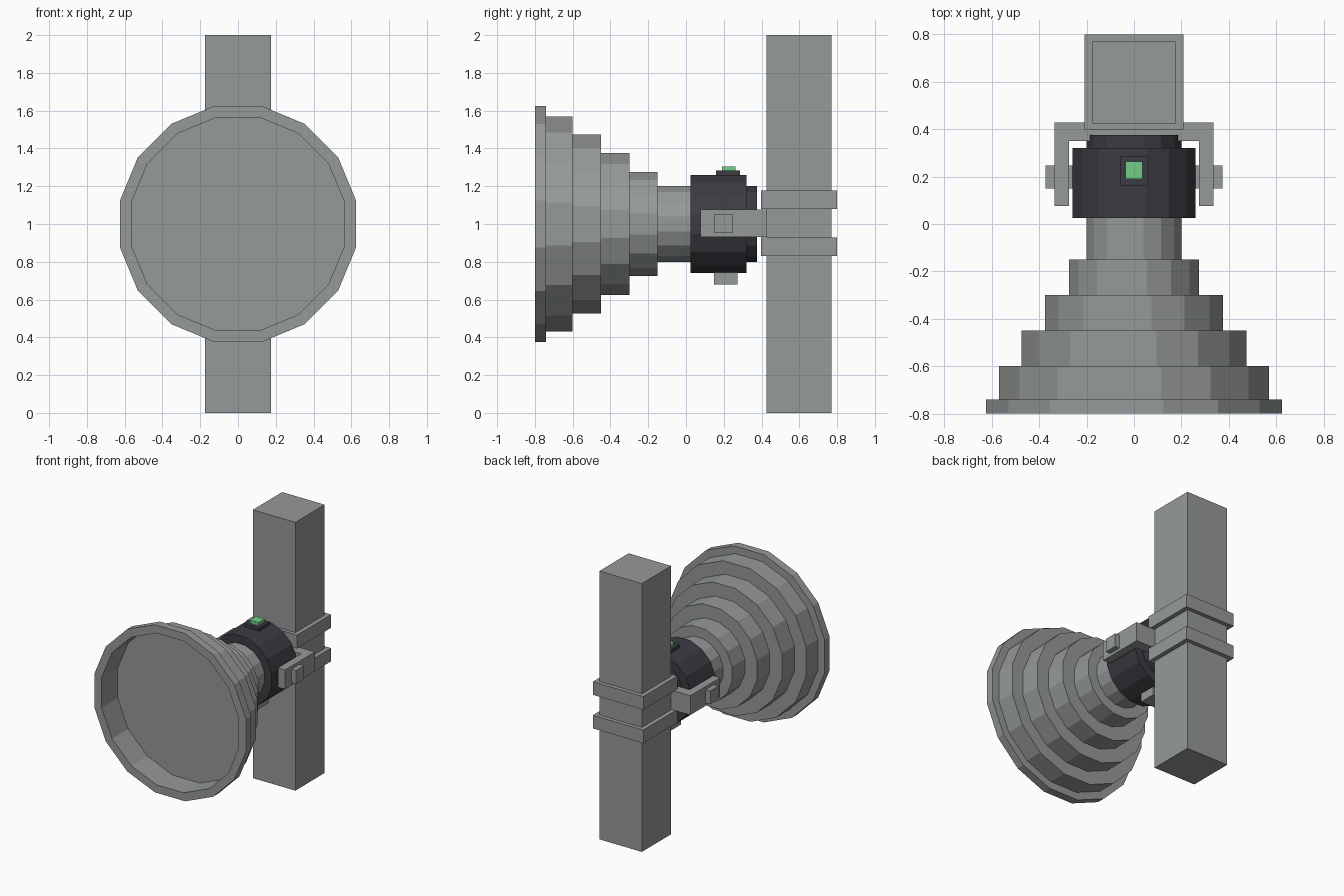
import bpy, bmesh, math

cube = bpy.data.objects.get("Cube")
if cube:
    bpy.data.objects.remove(cube, do_unlink=True)

SIDES = 16
AXIS_Z = 1.0  # height of the horn axis


def material(name, rgb):
    mat = bpy.data.materials.new(name)
    mat.use_nodes = True
    mat.diffuse_color = (*rgb, 1)
    mat.node_tree.nodes["Principled BSDF"].inputs["Base Color"].default_value = (*rgb, 1)
    return mat


grey = material("metal grey", (0.30, 0.32, 0.31))
dark = material("dark housing", (0.045, 0.044, 0.055))
green = material("indicator green", (0.17, 0.62, 0.24))


def finish(name, bm, mat):
    bmesh.ops.recalc_face_normals(bm, faces=bm.faces[:])
    mesh = bpy.data.meshes.new(name)
    bm.to_mesh(mesh)
    bm.free()
    mesh.materials.append(mat)
    obj = bpy.data.objects.new(name, mesh)
    bpy.context.collection.objects.link(obj)
    return obj


def box(name, xs, ys, zs, mat):
    bm = bmesh.new()
    bmesh.ops.create_cube(bm, size=1)
    for v in bm.verts:
        v.co = [lo + (c + 0.5) * (hi - lo) for c, (lo, hi) in zip(v.co, (xs, ys, zs))]
    return finish(name, bm, mat)


def lathe(name, profile, mat):
    """Turn (flat radius, y) points around the horn axis and cap both ends."""
    bm = bmesh.new()
    rings = []
    for flat, y in profile:
        r = flat / math.cos(math.pi / SIDES)
        angles = [(i + 0.5) * 2 * math.pi / SIDES for i in range(SIDES)]
        rings.append([bm.verts.new((r * math.cos(a), y, AXIS_Z + r * math.sin(a))) for a in angles])
    for a, b in zip(rings, rings[1:]):
        for i in range(SIDES):
            j = (i + 1) % SIDES
            bm.faces.new((a[i], a[j], b[j], b[i]))
    bm.faces.new(rings[0])
    bm.faces.new(rings[-1])
    return finish(name, bm, mat)


# Stepped horn: recessed mouth, rim, then shrinking drums down to the neck
horn = [(0.565, -0.61), (0.565, -0.80)]
steps = [(0.625, -0.80), (0.57, -0.74), (0.475, -0.60), (0.375, -0.45),
         (0.275, -0.30), (0.20, -0.15)]
ends = [y for _, y in steps[1:]] + [0.03]
for (radius, start), end in zip(steps, ends):
    horn += [(radius, start), (radius, end)]
lathe("horn", horn, grey)

# Dark housing with a smaller rear cap
lathe("housing", [(0.26, 0.025), (0.26, 0.32), (0.20, 0.32), (0.20, 0.375)], dark)

# Indicator on top and connector block underneath
box("indicator_base", (-0.06, 0.06), (0.16, 0.285), (1.24, 1.282), dark)
box("indicator_light", (-0.036, 0.036), (0.19, 0.263), (1.27, 1.305), green)
box("connector_block", (-0.06, 0.06), (0.147, 0.272), (0.68, 0.76), grey)

# Mast and its two clamps
box("mast", (-0.175, 0.175), (0.425, 0.77), (0, 2), grey)
for name, z in (("lower_clamp", 0.83), ("upper_clamp", 1.08)):
    box(name, (-0.208, 0.208), (0.398, 0.80), (z, z + 0.098), grey)

# U-shaped bracket: crossbar, arms and pivot bolts
bracket_z = (0.932, 1.076)
box("bracket_crossbar", (-0.335, 0.335), (0.35, 0.428), bracket_z, grey)
for side, s in (("left", 1), ("right", -1)):
    box(side + "_bracket_arm", sorted((s * 0.275, s * 0.335)), (0.076, 0.35), bracket_z, grey)
    box(side + "_pivot_bolt", sorted((s * 0.25, s * 0.373)), (0.15, 0.247), (0.953, 1.053), grey)
